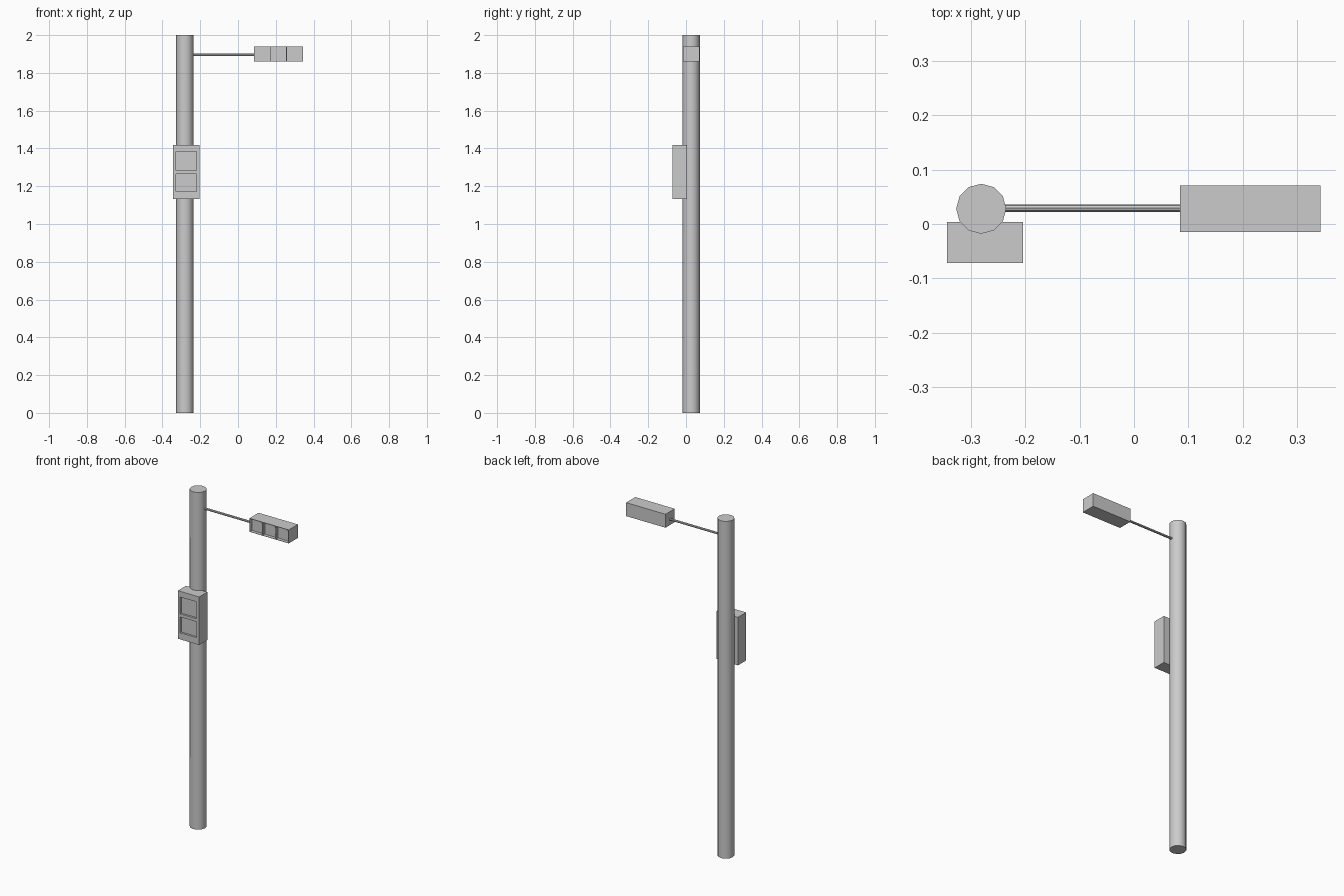
import bpy, bmesh
from math import pi
from mathutils import Vector

if "Cube" in bpy.data.objects:
    bpy.data.objects.remove(bpy.data.objects["Cube"])


def box(name, lo, hi):
    lo, hi = Vector(lo), Vector(hi)
    bpy.ops.mesh.primitive_cube_add(size=1, location=(lo + hi) / 2)
    o = bpy.context.object
    o.name = name
    o.scale = hi - lo
    bpy.ops.object.transform_apply(location=False, rotation=False, scale=True)
    return o


def cylinder(name, radius, length, loc, sides, rot=(0, 0, 0)):
    bpy.ops.mesh.primitive_cylinder_add(vertices=sides, radius=radius, depth=length,
                                        location=loc, rotation=rot)
    o = bpy.context.object
    o.name = name
    bpy.ops.object.shade_smooth_by_angle(angle=0.7)
    return o


def cut(target, cutter):
    m = target.modifiers.new("cut", 'BOOLEAN')
    m.operation = 'DIFFERENCE'
    m.solver = 'EXACT'
    m.object = cutter
    bpy.context.view_layer.objects.active = target
    bpy.ops.object.modifier_apply(modifier=m.name)
    bpy.data.objects.remove(cutter, do_unlink=True)


# Pole and side arm
cylinder("pole", 0.046, 2, (-0.281, 0.028, 1), 12)
cylinder("arm", 0.0065, 0.34, (-0.075, 0.029, 1.895), 8, (0, pi / 2, 0)).scale.z = 1
arm = bpy.data.objects["arm"]
arm.dimensions.z = 0.37

# Pedestrian signal with two recessed windows
ped = box("pedestrian_signal", (-0.344, -0.072, 1.133), (-0.204, 0.004, 1.418))
for z0, z1 in ((1.172, 1.266), (1.284, 1.384)):
    cut(ped, box("window_cutter", (-0.329, -0.1, z0), (-0.221, -0.06, z1)))

# Vehicle signal with three recessed lamp cells and round lenses
head = box("signal_head", (0.085, -0.015, 1.86), (0.343, 0.071, 1.94))
for i in range(3):
    x = 0.128 + i * 0.086
    cut(head, box("cell_cutter", (x - 0.041, -0.05, 1.862), (x + 0.041, 0.005, 1.938)))
    cylinder(f"lens_{i + 1}", 0.037, 0.006, (x, 0.004, 1.9), 16, (pi / 2, 0, 0))
